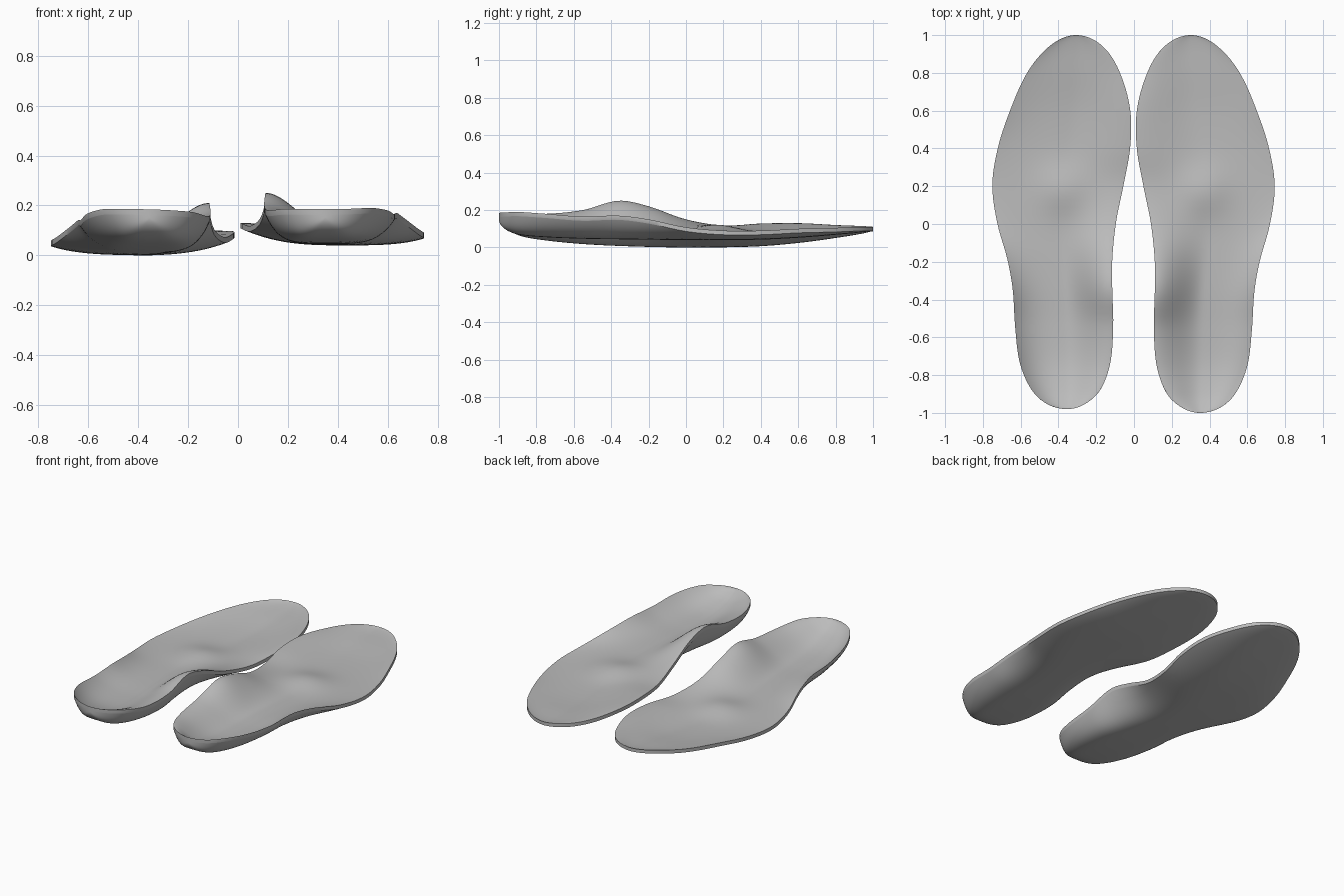
import bpy, bmesh, math

if "Cube" in bpy.data.objects:
    bpy.data.objects.remove(bpy.data.objects["Cube"])

# Stations from heel to toe:
# y, inner x, outer x, inner rim, outer rim, top centre, underside, underside squareness
STATIONS = [
    (-1, .35, .35, .185, .185, .185, .15, 5),
    (-.97, .25, .46, .185, .187, .16, .10, 5),
    (-.9, .175, .535, .185, .19, .13, .07, 5),
    (-.75, .12, .60, .18, .18, .10, .055, 5),
    (-.55, .105, .625, .2, .165, .095, .047, 5),
    (-.36, .11, .637, .25, .17, .10, .044, 4),
    (-.2, .11, .665, .22, .15, .10, .042, 3),
    (0, .09, .72, .15, .108, .095, .04, 2.5),
    (.2, .05, .745, .118, .09, .09, .04, 2.5),
    (.4, .015, .715, .128, .09, .085, .042, 2.5),
    (.6, .015, .65, .13, .1, .085, .052, 2.5),
    (.8, .07, .56, .12, .105, .095, .068, 3),
    (.93, .15, .455, .115, .11, .10, .08, 3),
    (1, .30, .30, .11, .11, .11, .095, 3),
]
KNOTS = [math.acos(-s[0]) for s in STATIONS]
ROWS, COLS = 80, 44


def slope(i, c):
    a, b = max(i - 1, 0), min(i + 1, len(KNOTS) - 1)
    return (STATIONS[b][c] - STATIONS[a][c]) / (KNOTS[b] - KNOTS[a])


def station(t):
    """Smoothly interpolated station values at angle t."""
    i = max(k for k in range(len(KNOTS) - 1) if KNOTS[k] <= t)
    h = KNOTS[i + 1] - KNOTS[i]
    u = (t - KNOTS[i]) / h
    blend = u * u * (3 - 2 * u)
    return [STATIONS[i][c] * (1 - blend) + STATIONS[i + 1][c] * blend
            + h * u * (1 - u) * ((1 - u) * slope(i, c) - u * slope(i + 1, c))
            for c in range(1, 8)]


def section(t):
    """Top and bottom points of one cross-section."""
    y = -math.cos(t)
    x_in, x_out, rim_in, rim_out, centre, base, square = station(t)
    top, bottom = [], []
    for j in range(COLS + 1):
        v = -math.cos(math.pi * j / COLS)
        a = abs(v)
        x = (x_in + x_out) / 2 + v * (x_out - x_in) / 2
        rim = rim_in if v < 0 else rim_out
        cup = a * a * (3 - 2 * a) if v < 0 else a ** 3
        z = centre + (rim - centre) * cup
        # Raised pad behind the ball of the foot
        z += .03 * math.exp(-((x - .37) / .13) ** 2 - ((y - .17) / .13) ** 2) * (1 - a ** 4)
        low = rim - .022
        under = base + (low - base) * a ** (square if v < 0 else 4)
        top.append((x, y, z))
        bottom.append((x, y, min(under, z - .015)))
    return top, bottom


def right_place(x, y, z):
    """Mirrored position of the right insole, sitting slightly lower and rolled."""
    return (-x - .005, .01 + .99 * y, z - .04 + .04 * y * y + .02 * (x - .4))


def insole(name, place, mat):
    bm = bmesh.new()
    rings = []
    for i in range(ROWS + 1):
        t = math.pi * min(max(i / ROWS, 0), .99999)
        top, bottom = section(t)
        rings.append([bm.verts.new(place(*p)) for p in top + bottom[::-1]])
    # Skin the closed cross-sections
    for a, b in zip(rings, rings[1:]):
        for j in range(len(a)):
            k = (j + 1) % len(a)
            bm.faces.new((a[j], a[k], b[k], b[j]))
    bm.faces.new(rings[0])
    bm.faces.new(rings[-1][::-1])
    bmesh.ops.remove_doubles(bm, verts=bm.verts, dist=.0005)
    bmesh.ops.recalc_face_normals(bm, faces=bm.faces)
    mesh = bpy.data.meshes.new(name)
    bm.to_mesh(mesh)
    bm.free()
    mesh.materials.append(mat)
    ob = bpy.data.objects.new(name, mesh)
    bpy.context.collection.objects.link(ob)
    bpy.ops.object.select_all(action='DESELECT')
    ob.select_set(True)
    bpy.context.view_layer.objects.active = ob
    bpy.ops.object.shade_smooth_by_angle(angle=math.radians(40))


# Soft grey foam
grey = bpy.data.materials.new("grey_foam")
grey.use_nodes = True
colour = (.5, .5, .5, 1)
grey.diffuse_color = colour
grey.node_tree.nodes["Principled BSDF"].inputs["Base Color"].default_value = colour

insole("left_insole", lambda x, y, z: (x, y, z), grey)
insole("right_insole", right_place, grey)
